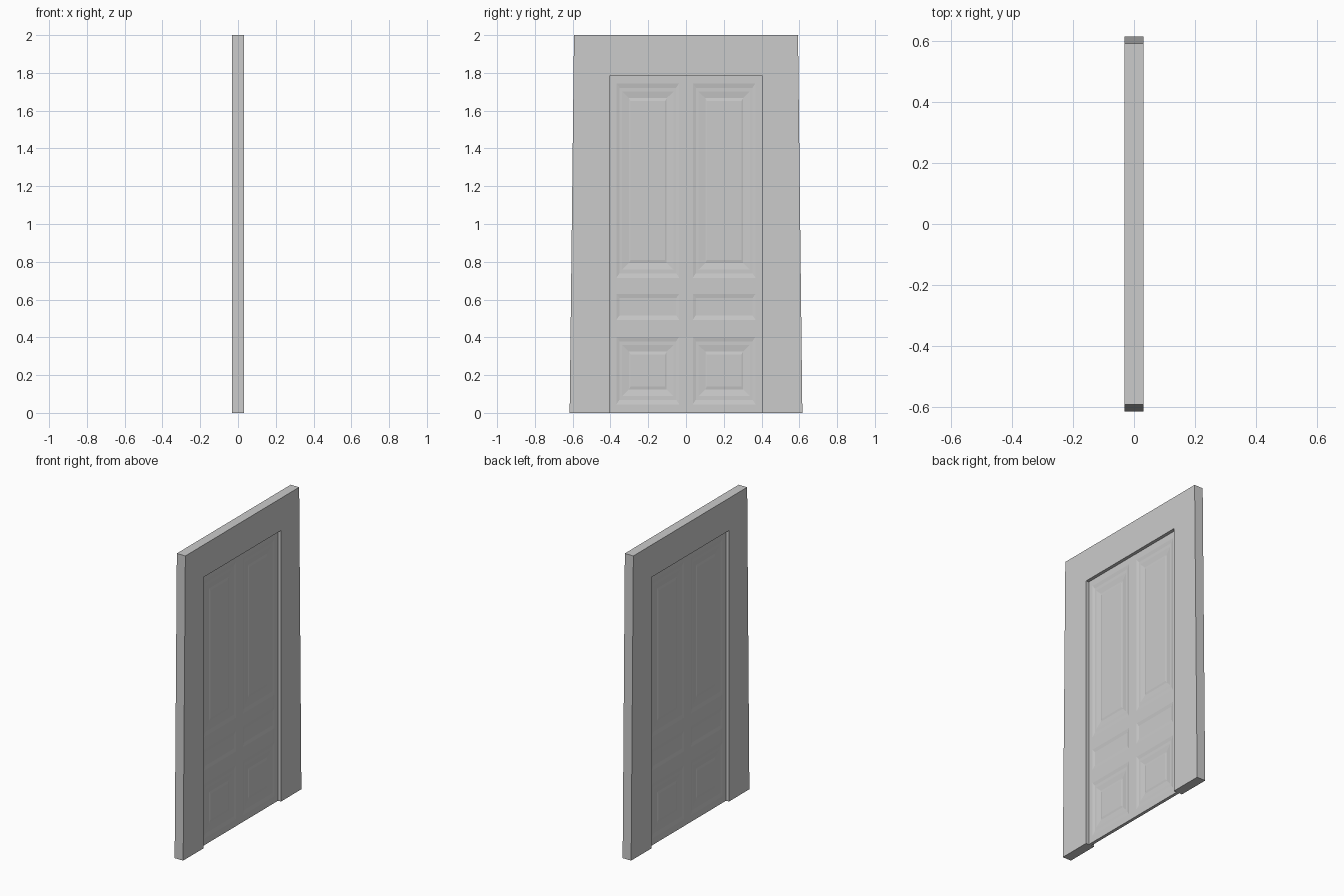
import bpy, bmesh

if "Cube" in bpy.data.objects:
    bpy.data.objects.remove(bpy.data.objects["Cube"])

T = 0.031        # half thickness of the surround
DOOR = 0.010     # half thickness of the door leaf


def finish(bm, name, mirror=False):
    bmesh.ops.remove_doubles(bm, verts=bm.verts, dist=1e-5)
    bmesh.ops.recalc_face_normals(bm, faces=bm.faces)
    me = bpy.data.meshes.new(name)
    bm.to_mesh(me)
    bm.free()
    ob = bpy.data.objects.new(name, me)
    bpy.context.collection.objects.link(ob)
    if mirror:
        ob.modifiers.new("both_sides", 'MIRROR').use_axis[0] = True
    return ob


# Surround: tapered slab with a doorway cut up from the floor
bm = bmesh.new()
outline = [(-.616, 0), (-.403, 0), (-.403, 1.787), (.403, 1.787),
           (.403, 0), (.616, 0), (.593, 2), (-.593, 2)]
face = bm.faces.new([bm.verts.new((-T, y, z)) for y, z in outline])
ext = bmesh.ops.extrude_face_region(bm, geom=[face])
bmesh.ops.translate(bm, vec=(2 * T, 0, 0),
                    verts=[v for v in ext['geom'] if isinstance(v, bmesh.types.BMVert)])
finish(bm, "door_surround")


def rect(bm, x, y0, y1, z0, z1):
    return [bm.verts.new((x, y, z)) for y, z in ((y0, z0), (y1, z0), (y1, z1), (y0, z1))]


def moulded_panel(bm, y0, y1, z0, z1, steps):
    """Concentric rings: each step is (inset y, inset z, depth below the leaf face)."""
    ring = rect(bm, DOOR, y0, y1, z0, z1)
    for iy, iz, depth in steps:
        new = rect(bm, DOOR - depth, y0 + iy, y1 - iy, z0 + iz, z1 - iz)
        for i in range(4):
            j = (i + 1) % 4
            bm.faces.new((ring[i], ring[j], new[j], new[i]))
        ring = new
    bm.faces.new(ring)


# Door leaf: grid of stiles and rails with sunken, moulded panels
deep = [(.016, .023, .003), (.018, .025, .005), (.030, .043, .005),
        (.034, .047, .007), (.066, .080, .009), (.074, .096, .006)]
deep = [(.016, .024, .004), (.030, .044, .004), (.066, .079, .0085), (.074, .094, .006)]
shallow = [(.016, .023, .004), (.022, .028, .004)]
ys = [-.404, -.368, -.036, .036, .368, .404]
zs = [0, .045, .403, .493, .63, .715, 1.745, 1.788]
bm = bmesh.new()
for i in range(5):
    for k in range(7):
        cell = (ys[i], ys[i + 1], zs[k], zs[k + 1])
        if i % 2 and k % 2:
            moulded_panel(bm, *cell, shallow if k == 3 else deep)
        else:
            bm.faces.new(rect(bm, DOOR, *cell))
bmesh.ops.remove_doubles(bm, verts=bm.verts, dist=1e-5)
# Leaf edges run back to the centre plane, then mirror to the far side
rim = [e for e in bm.edges if e.is_boundary]
ext = bmesh.ops.extrude_edge_only(bm, edges=rim)
for v in ext['geom']:
    if isinstance(v, bmesh.types.BMVert):
        v.co.x = 0
finish(bm, "door_leaf", mirror=True)
